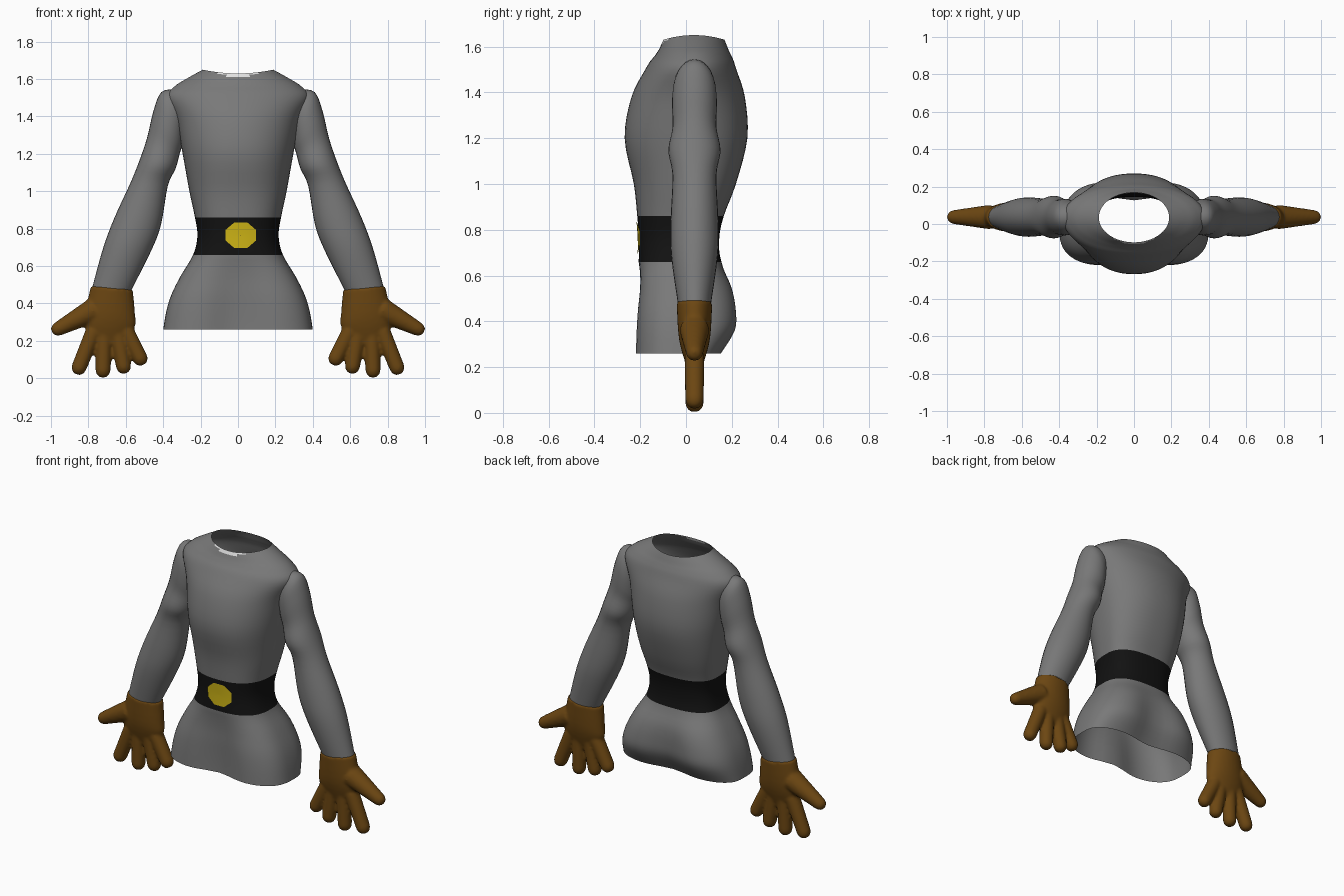
import bpy, bmesh, math
from mathutils import Vector

if "Cube" in bpy.data.objects:
    bpy.data.objects.remove(bpy.data.objects["Cube"])

MID_Y = 0.037  # depth of the arms' centre line


def material(name, rgb):
    m = bpy.data.materials.new(name)
    m.diffuse_color = (*rgb, 1)
    m.use_nodes = True
    m.node_tree.nodes["Principled BSDF"].inputs["Base Color"].default_value = m.diffuse_color
    return m


GREY = material("grey cloth", (0.19, 0.19, 0.19))
BLACK = material("black belt", (0.006, 0.006, 0.006))
YELLOW = material("yellow buckle", (0.62, 0.46, 0.008))
BROWN = material("brown leather", (0.15, 0.062, 0.006))
WHITE = material("white collar", (0.75, 0.75, 0.75))


def spline(keys, steps):
    """Catmull-Rom samples through a list of key tuples."""
    out = []
    for i in range(len(keys) - 1):
        p0, p1, p2 = keys[max(i - 1, 0)], keys[i], keys[i + 1]
        p3 = keys[min(i + 2, len(keys) - 1)]
        for k in range(steps):
            t = k / steps
            out.append([b + t / 2 * (c - a + t * (2 * a - 5 * b + 4 * c - d
                        + t * (3 * (b - c) + d - a)))
                        for a, b, c, d in zip(p0, p1, p2, p3)])
    return out + [list(keys[-1])]


def circle(n, start=0.0):
    return [start + math.tau * k / n for k in range(n)]


def loft(bm, rings, caps=False):
    """Skin a list of equally long closed rings."""
    loops = [[bm.verts.new(p) for p in ring] for ring in rings]
    n = len(loops[0])
    for a, b in zip(loops, loops[1:]):
        for i in range(n):
            j = (i + 1) % n
            bm.faces.new((a[i], a[j], b[j], b[i]))
    if caps:
        bm.faces.new(loops[0])
        bm.faces.new(loops[-1])
    bmesh.ops.recalc_face_normals(bm, faces=bm.faces)


def finish(bm, name, mats):
    for f in bm.faces:
        f.smooth = True
    me = bpy.data.meshes.new(name)
    bm.to_mesh(me)
    bm.free()
    for m in mats:
        me.materials.append(m)
    ob = bpy.data.objects.new(name, me)
    bpy.context.collection.objects.link(ob)
    return ob


# Torso profile: height, half width, front y, back y
PROFILE = [
    (0.26, 0.400, -0.235, 0.165),
    (0.36, 0.383, -0.233, 0.232),
    (0.45, 0.355, -0.228, 0.238),
    (0.55, 0.305, -0.216, 0.215),
    (0.66, 0.240, -0.207, 0.155),
    (0.76, 0.217, -0.205, 0.145),
    (0.86, 0.230, -0.213, 0.165),
    (1.00, 0.260, -0.228, 0.218),
    (1.20, 0.296, -0.268, 0.268),
    (1.38, 0.332, -0.238, 0.257),
    (1.50, 0.382, -0.178, 0.220),
    (1.56, 0.340, -0.141, 0.201),
    (1.605, 0.270, -0.119, 0.186),
    (1.65, 0.188, -0.098, 0.168),
]


def spow(v, e):
    return math.copysign(abs(v) ** e, v)


def torso_ring(z, hw, yf, yb):
    """Rounded box at the hips, ellipse at the shoulders, dipped at the neck."""
    n = max(2.0, 3 - (z - 0.26) / 1.2)
    groove = 0.22 * max(0.0, 1 - ((z - 0.26) / 0.4) ** 2)
    dip = 0.02 * min(1.0, max(0.0, (z - 1.54) / 0.065))
    cy = -0.01 + 0.045 * min(1.0, max(0.0, (z - 0.66) / 0.4))
    pts = []
    for a in circle(64):
        c, s = math.cos(a), math.sin(a)
        x = hw * spow(c, 2 / n)
        y = spow(s, 2 / n) * ((yb - cy) if s > 0 else (cy - yf))
        y *= 1 - groove * math.exp(-(x / 0.14) ** 2)
        pts.append((x, cy + y, z - dip * s * s))
    return pts


bm = bmesh.new()
loft(bm, [torso_ring(*r) for r in spline(PROFILE, 4)])
for f in bm.faces:
    c = f.calc_center_median()
    if 0.66 < c.z < 0.86:
        f.material_index = 1                      # belt band
    elif c.y < 0 and c.z > 1.603 + 0.25 * abs(c.x) and abs(c.x) < 0.11:
        f.material_index = 2                      # pale patch at front collar
torso = finish(bm, "tunic_body", [GREY, BLACK, WHITE])

# Buckle: thin octagon projected on the belt front
bm = bmesh.new()
loft(bm, [[(0.015 + 0.088 * k * math.cos(a), -0.4, 0.765 + 0.075 * k * math.sin(a))
           for a in circle(8, math.pi / 8)] for k in (1, 0.75, 0.5, 0.25, 0.02)])
if sum(f.normal.y for f in bm.faces) > 0:
    bmesh.ops.reverse_faces(bm, faces=bm.faces)
buckle = finish(bm, "belt_buckle", [YELLOW])
wrap = buckle.modifiers.new("wrap", "SHRINKWRAP")
wrap.target = torso
wrap.wrap_method = "PROJECT"
wrap.use_project_y = True
wrap.use_positive_direction = True
lift = buckle.modifiers.new("lift", "DISPLACE")
lift.direction = "Y"
lift.mid_level = 0
lift.strength = -0.006


def limb_ring(xo, zo, xi, zi, depth):
    """Ellipse spanning an outer and an inner silhouette point."""
    o, i = Vector((xo, MID_Y, zo)), Vector((xi, MID_Y, zi))
    mid, half = (o + i) / 2, (o - i) / 2
    return [mid + half * math.cos(a) + Vector((0, depth * math.sin(a), 0))
            for a in circle(28)]


# Sleeves: outer x, z, inner x, z, half depth
SLEEVE = [
    (0.335, 1.545, 0.285, 1.36, 0.075),
    (0.410, 1.530, 0.294, 1.28, 0.094),
    (0.452, 1.430, 0.300, 1.24, 0.098),
    (0.485, 1.290, 0.312, 1.20, 0.096),
    (0.525, 1.170, 0.334, 1.12, 0.114),
    (0.575, 1.045, 0.375, 1.03, 0.096),
    (0.660, 0.860, 0.412, 0.82, 0.104),
    (0.720, 0.700, 0.465, 0.68, 0.102),
    (0.778, 0.490, 0.570, 0.472, 0.073),
]
bm = bmesh.new()
loft(bm, [limb_ring(*r) for r in spline(SLEEVE, 4)])
sleeves = finish(bm, "sleeves", [GREY])
sleeves.modifiers.new("mirror", "MIRROR")

# Gloves: palm plus fingers, fused by remeshing
PALM = [
    (0.787, 0.494, 0.562, 0.474, 0.078),
    (0.815, 0.360, 0.550, 0.340, 0.071),
    (0.815, 0.270, 0.552, 0.270, 0.056),
    (0.765, 0.180, 0.610, 0.180, 0.026),
]


def add_finger(bm, x0, z0, r0, x1, z1, r1):
    """Tapered rod with a rounded tip."""
    p, q = Vector((x0, MID_Y, z0)), Vector((x1, MID_Y, z1))
    axis = (q - p).normalized()
    side = Vector((-axis.z, 0, axis.x))
    stations = [(p, r0)] + [(q + axis * r1 * math.sin(t), r1 * math.cos(t))
                            for t in (0, 0.5, 0.9, 1.25)]
    loft(bm, [[c + side * r * math.cos(a) + Vector((0, r * math.sin(a), 0))
               for a in circle(16)] for c, r in stations], caps=True)


bm = bmesh.new()
loft(bm, [limb_ring(*r) for r in spline(PALM, 3)], caps=True)
for base_x, tip_x, tip_z in ((0.60, 0.523, 0.107), (0.645, 0.612, 0.064),
                             (0.715, 0.722, 0.043), (0.77, 0.85, 0.058)):
    add_finger(bm, base_x, 0.255, 0.044, tip_x, tip_z, 0.041)
add_finger(bm, 0.77, 0.365, 0.066, 0.962, 0.264, 0.038)   # thumb
gloves = finish(bm, "gloves", [BROWN])
fuse = gloves.modifiers.new("fuse", "REMESH")
fuse.mode = "VOXEL"
fuse.voxel_size = 0.009
fuse.use_smooth_shade = True
soften = gloves.modifiers.new("soften", "SMOOTH")
soften.factor = 0.5
soften.iterations = 5
gloves.modifiers.new("mirror", "MIRROR")
